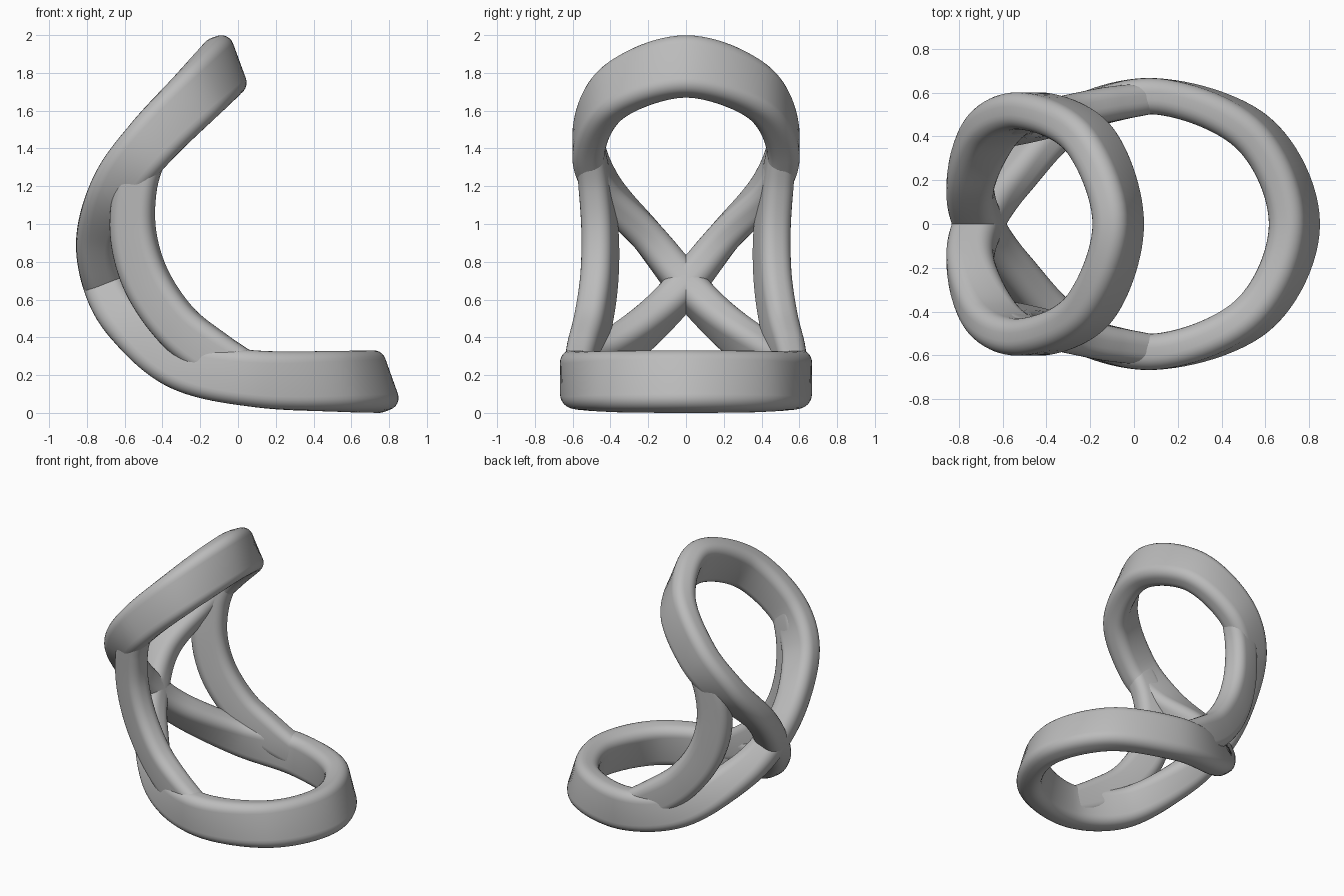
import bpy, bmesh, math
from mathutils import Vector

if "Cube" in bpy.data.objects:
    bpy.data.objects.remove(bpy.data.objects["Cube"])

grey = bpy.data.materials.new("plain grey")
grey.use_nodes = True
grey.diffuse_color = (0.5, 0.5, 0.5, 1)
grey.node_tree.nodes["Principled BSDF"].inputs["Base Color"].default_value = (0.5, 0.5, 0.5, 1)


def catmull(a, b, c, d, t):
    return 0.5 * (2 * b + (c - a) * t + (2 * a - 5 * b + 4 * c - d) * t * t
                  + (3 * b - a - 3 * c + d) * t ** 3)


def section(h, w, r, steps=6):
    """Rounded rectangle outline, h along the depth and w across."""
    pts = []
    for k, (sx, sy) in enumerate([(1, 1), (-1, 1), (-1, -1), (1, -1)]):
        for i in range(steps + 1):
            a = math.pi / 2 * (k + i / steps)
            pts.append((sx * (h - r) + r * math.cos(a), sy * (w - r) + r * math.sin(a)))
    return pts


def sweep(name, stations, before, after, capped, steps=12):
    """Sweep the rounded section through stations of (centre, depth direction, half depth, half width)."""
    st = [(Vector(c), Vector(d).normalized(), h, w)
          for c, d, h, w in [before] + stations + [after]]
    frames = []
    for k in range(1, len(st) - 2):
        last = k == len(st) - 3
        for i in range(steps + (1 if last else 0)):
            t = i / steps
            at = lambda j, u: catmull(*[s[j] for s in st[k - 1:k + 3]], u)
            tangent = (at(0, t + 0.001) - at(0, t - 0.001)).normalized()
            depth = at(1, t)
            depth = (depth - tangent * depth.dot(tangent)).normalized()
            frames.append((at(0, t), depth, tangent.cross(depth), at(2, t), at(3, t)))
    bm = bmesh.new()
    rings = []
    for c, d, s, h, w in frames:
        rings.append([bm.verts.new(c + d * x + s * y) for x, y in section(h, w, w * 0.78)])
    n = len(rings[0])
    for a, b in zip(rings, rings[1:]):
        for i in range(n):
            j = (i + 1) % n
            bm.faces.new((a[i], a[j], b[j], b[i]))
    if capped:
        bm.faces.new(rings[0])
        bm.faces.new(rings[-1])
    bmesh.ops.recalc_face_normals(bm, faces=bm.faces)
    # Open tubes: make sure the skin faces away from the path
    f = bm.faces[0] if not capped else None
    bm.faces.ensure_lookup_table()
    f = bm.faces[0]
    if f.normal.dot(f.calc_center_median() - frames[0][0]) < 0:
        bmesh.ops.reverse_faces(bm, faces=bm.faces)
    mesh = bpy.data.meshes.new(name)
    bm.to_mesh(mesh)
    bm.free()
    mesh.materials.append(grey)
    ob = bpy.data.objects.new(name, mesh)
    bpy.context.collection.objects.link(ob)
    mirror = ob.modifiers.new("Mirror", "MIRROR")
    mirror.use_axis = (False, True, False)
    bpy.ops.object.select_all(action="DESELECT")
    ob.select_set(True)
    bpy.context.view_layer.objects.active = ob
    bpy.ops.object.shade_smooth_by_angle(angle=math.radians(40))
    return ob


def flip(station):
    (x, y, z), (dx, dy, dz), h, w = station
    return ((x, -y, z), (dx, -dy, dz), h, w)


# Figure-eight band: half of it, from seat front through the crossing to the top
band = [
    ((0.733, 0, 0.166), (-0.335, 0, 0.94), 0.165, 0.085),
    ((0.55, 0.41, 0.167), (-0.22, -0.08, 0.97), 0.16, 0.085),
    ((0.1, 0.583, 0.18), (0, 0, 1), 0.15, 0.083),
    ((-0.3, 0.47, 0.255), (0.33, 0, 0.94), 0.135, 0.085),
    ((-0.58, 0.2, 0.47), (0.75, 0, 0.65), 0.12, 0.09),
    ((-0.71, 0, 0.68), (0.93, 0, 0.37), 0.11, 0.095),
    ((-0.745, -0.2, 0.93), (1, 0, 0), 0.11, 0.09),
    ((-0.64, -0.44, 1.2), (0.88, 0, -0.45), 0.135, 0.085),
    ((-0.455, -0.515, 1.44), (0.62, 0, -0.78), 0.145, 0.085),
    ((-0.2, -0.38, 1.7), (0.48, 0, -0.87), 0.155, 0.085),
    ((-0.072, 0, 1.834), (0.345, 0, -0.94), 0.165, 0.085),
]
sweep("figure_eight_band", band, flip(band[1]), flip(band[-2]), False)

# Side struts joining the seat loop to the back loop
strut = [
    ((-0.46, 0.515, 1.42), (0.8, 0, -0.5), 0.1, 0.075),
    ((-0.54, 0.48, 1.2), (0.97, 0.2, -0.12), 0.11, 0.08),
    ((-0.555, 0.455, 0.95), (0.95, 0.3, 0.03), 0.12, 0.083),
    ((-0.485, 0.46, 0.7), (0.87, 0.3, 0.35), 0.125, 0.083),
    ((-0.33, 0.495, 0.47), (0.68, 0.25, 0.68), 0.125, 0.083),
    ((-0.13, 0.54, 0.31), (0.5, 0.15, 0.85), 0.125, 0.08),
    ((0.1, 0.58, 0.19), (0.3, 0, 0.95), 0.1, 0.07),
]
sweep("side_strut", strut, strut[0], strut[-1], True)
